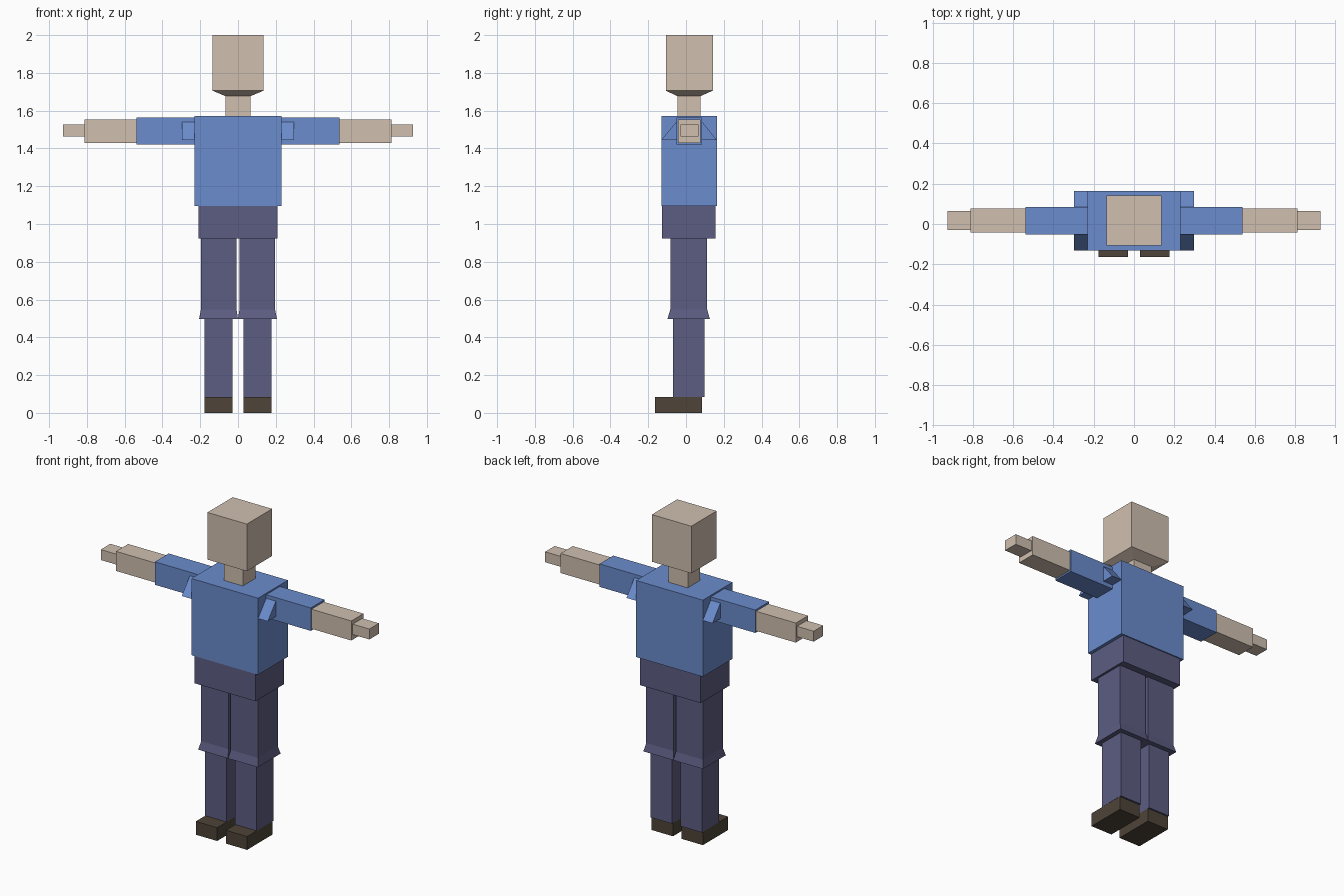
import bpy
import bmesh

if "Cube" in bpy.data.objects:
    bpy.data.objects.remove(bpy.data.objects["Cube"])


def material(name, color):
    m = bpy.data.materials.new(name)
    m.diffuse_color = (*color, 1)
    m.use_nodes = True
    m.node_tree.nodes["Principled BSDF"].inputs["Base Color"].default_value = m.diffuse_color
    return m


skin = material("skin", (0.63, 0.52, 0.43))
shirt = material("shirt_blue", (0.147, 0.262, 0.61))
trousers = material("trousers_purple", (0.107, 0.107, 0.223))
leather = material("shoe_brown", (0.077, 0.058, 0.04))


def loft(name, mat, *rings):
    """Closed solid through rectangles (x0, x1, y0, y1, z), bottom to top."""
    bm = bmesh.new()
    loops = [[bm.verts.new(p) for p in
              ((x0, y0, z), (x1, y0, z), (x1, y1, z), (x0, y1, z))]
             for x0, x1, y0, y1, z in rings]
    bm.faces.new(loops[0])
    bm.faces.new(loops[-1])
    for a, b in zip(loops, loops[1:]):
        for i in range(4):
            j = (i + 1) % 4
            bm.faces.new((a[i], a[j], b[j], b[i]))
    bmesh.ops.recalc_face_normals(bm, faces=bm.faces)
    me = bpy.data.meshes.new(name)
    bm.to_mesh(me)
    bm.free()
    me.materials.append(mat)
    ob = bpy.data.objects.new(name, me)
    bpy.context.collection.objects.link(ob)
    return ob


def box(name, mat, x, y, z):
    return loft(name, mat, (*x, *y, z[0]), (*x, *y, z[1]))


def mirrored(ob):
    ob.modifiers.new("mirror", 'MIRROR')
    return ob


# Head with tapered jaw, and neck
loft("head", skin,
     (-0.066, 0.066, -0.046, 0.077, 1.677),
     (-0.136, 0.136, -0.107, 0.142, 1.706),
     (-0.136, 0.136, -0.107, 0.142, 2.0))
box("neck", skin, (-0.066, 0.066), (-0.046, 0.077), (1.572, 1.677))

# Torso and hips
box("torso", shirt, (-0.23, 0.23), (-0.131, 0.163), (1.094, 1.572))
box("hips", trousers, (-0.21, 0.21), (-0.127, 0.156), (0.922, 1.094))

# Arms: sloped shoulder wedge, sleeve, forearm, hand
mirrored(loft("shoulder", shirt,
              (0.23, 0.297, -0.131, 0.163, 1.445),
              (0.23, 0.297, -0.05, 0.085, 1.542)))
mirrored(box("sleeve", shirt, (0.23, 0.538), (-0.051, 0.085), (1.42, 1.563)))
mirrored(box("forearm", skin, (0.538, 0.812), (-0.043, 0.077), (1.43, 1.552)))
mirrored(box("hand", skin, (0.812, 0.927), (-0.029, 0.065), (1.462, 1.527)))

# Legs: thigh flared at the knee, shin, shoe
mirrored(loft("thigh", trousers,
              (0.0, 0.206, -0.098, 0.126, 0.498),
              (0.008, 0.196, -0.083, 0.112, 0.548),
              (0.008, 0.196, -0.083, 0.112, 0.922)))
mirrored(box("shin", trousers, (0.03, 0.178), (-0.07, 0.097), (0.083, 0.498)))
mirrored(box("shoe", leather, (0.03, 0.177), (-0.163, 0.086), (0.0, 0.083)))
